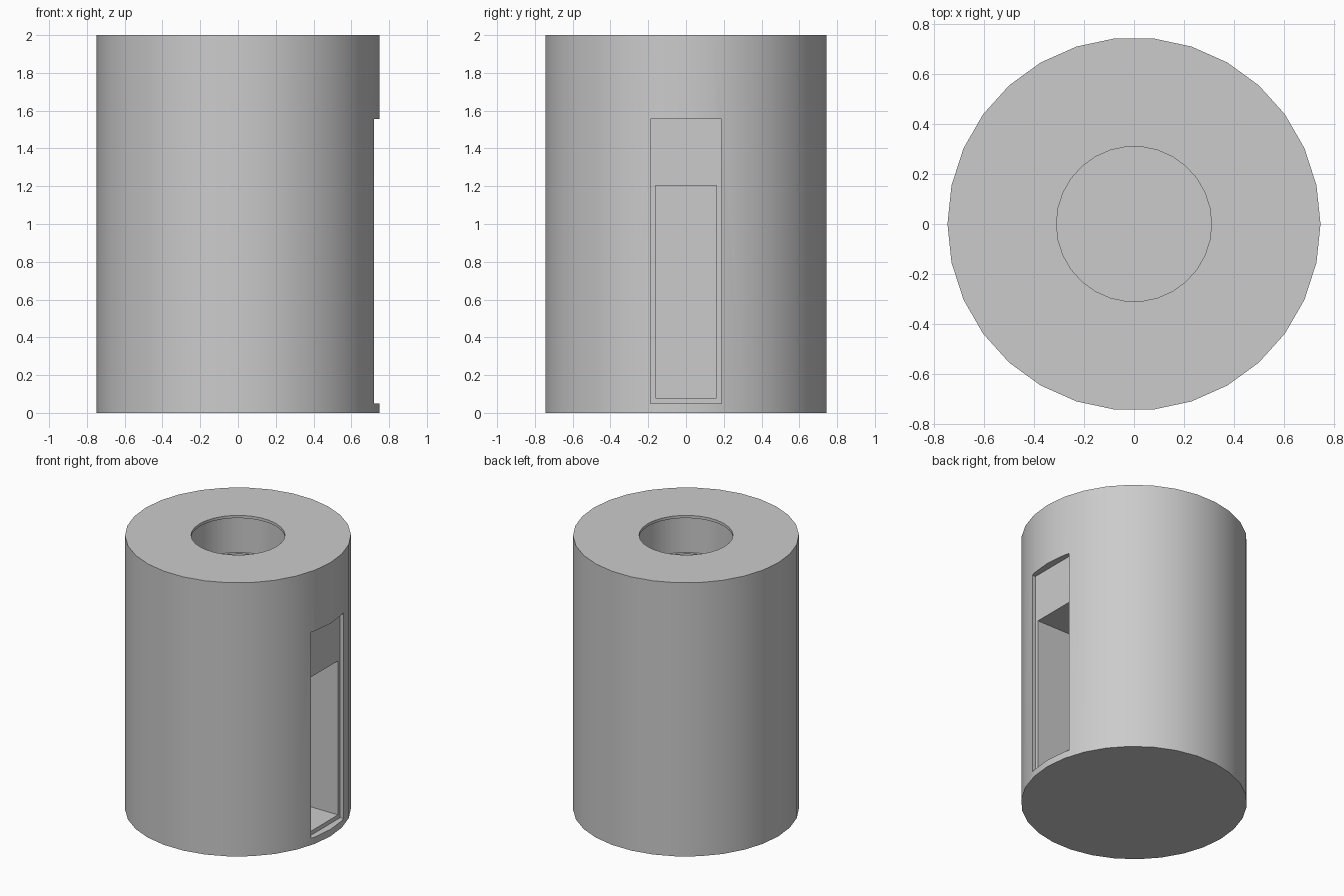
import bpy
import bmesh
from math import cos, sin, tau, radians

SIDES = 30

default_cube = bpy.data.objects.get("Cube")
if default_cube:
    bpy.data.objects.remove(default_cube, do_unlink=True)

# Plain grey for the whole model
grey = bpy.data.materials.new("light_grey")
grey.use_nodes = True
color = (0.6, 0.6, 0.6, 1)
grey.diffuse_color = color
grey.node_tree.nodes["Principled BSDF"].inputs["Base Color"].default_value = color


def make_object(name, bm):
    bmesh.ops.recalc_face_normals(bm, faces=bm.faces)
    mesh = bpy.data.meshes.new(name)
    bm.to_mesh(mesh)
    bm.free()
    mesh.materials.append(grey)
    obj = bpy.data.objects.new(name, mesh)
    bpy.context.collection.objects.link(obj)
    return obj


def lathe(name, profile):
    """Revolve (radius, height) points about z and cap both ends."""
    bm = bmesh.new()
    angles = [tau * i / SIDES for i in range(SIDES)]
    rings = [[bm.verts.new((r * cos(a), r * sin(a), z)) for a in angles]
             for r, z in profile]
    for low, high in zip(rings, rings[1:]):
        for i in range(SIDES):
            j = (i + 1) % SIDES
            bm.faces.new((low[i], low[j], high[j], high[i]))
    bm.faces.new(rings[0])
    bm.faces.new(rings[-1])
    return make_object(name, bm)


def box(name, low, high):
    bm = bmesh.new()
    bmesh.ops.create_cube(bm, size=1)
    for v in bm.verts:
        v.co = [lo if c < 0 else hi for c, lo, hi in zip(v.co, low, high)]
    return make_object(name, bm)


def cut(target, cutter):
    cutter.hide_render = True
    mod = target.modifiers.new(cutter.name, "BOOLEAN")
    mod.operation = "DIFFERENCE"
    mod.solver = "EXACT"
    mod.object = cutter
    bpy.context.view_layer.objects.active = target
    bpy.ops.object.modifier_apply(modifier=mod.name)
    bpy.data.objects.remove(cutter, do_unlink=True)


# Cylindrical body with a lipped well in the top
body = lathe("cylinder_body", [
    (0.748, 0), (0.748, 2),
    (0.311, 2), (0.311, 1.98),
    (0.33, 1.98), (0.33, 1.72),
    (0.311, 1.72), (0.311, 1.7),
])

# Shallow door recess, then the deep compartment behind it
cut(body, box("door_recess", (0.695, -0.188, 0.05), (1, 0.188, 1.555)))
cut(body, box("compartment", (0.1, -0.162, 0.08), (1, 0.162, 1.205)))

# Smooth round walls, crisp rims and openings
bpy.ops.object.select_all(action="DESELECT")
body.select_set(True)
bpy.context.view_layer.objects.active = body
bpy.ops.object.shade_smooth_by_angle(angle=radians(30))
